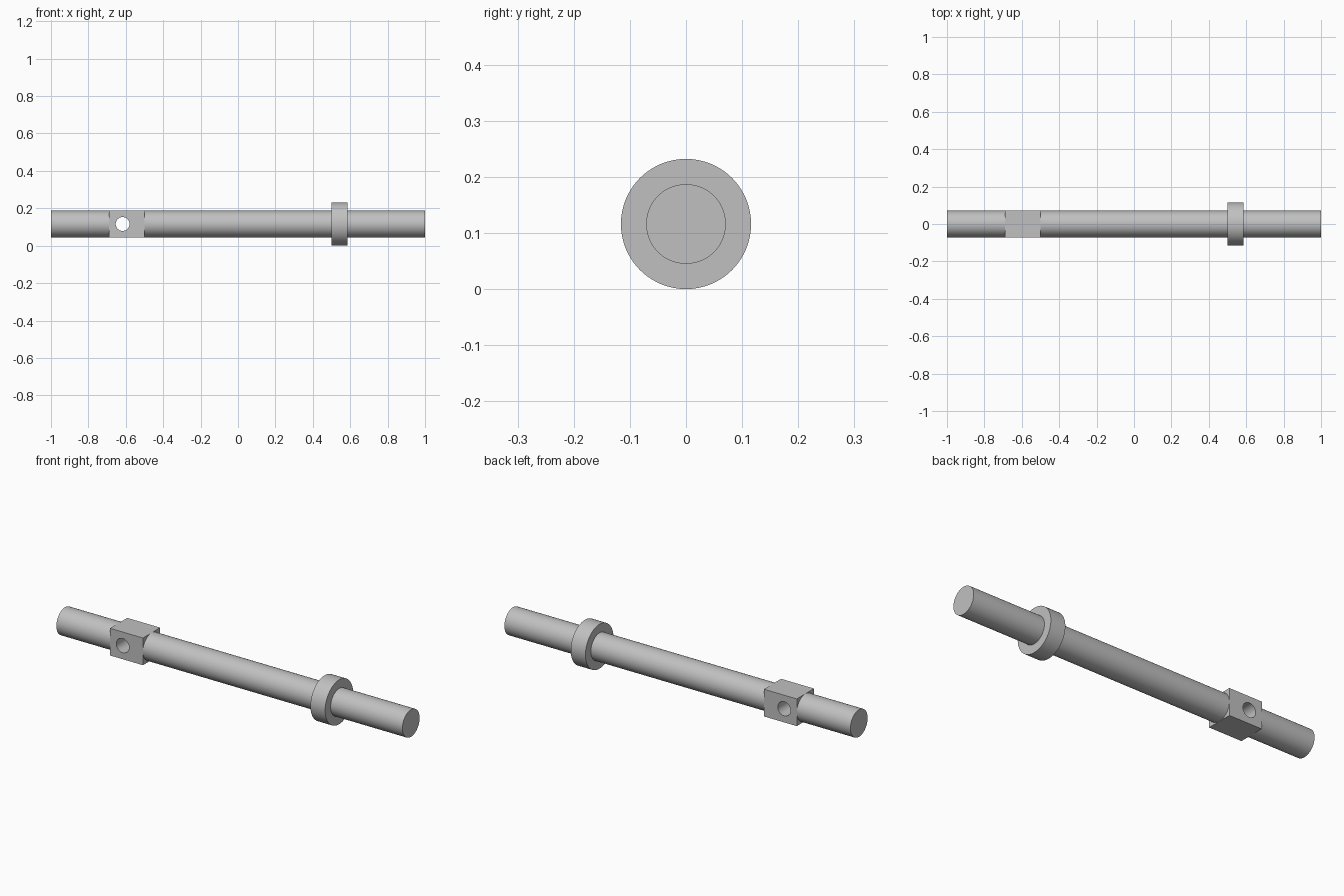
import bpy
import math

if "Cube" in bpy.data.objects:
    bpy.data.objects.remove(bpy.data.objects["Cube"], do_unlink=True)

AXIS_Z = 0.116
SHAFT_R = 0.071
BLOCK_START, BLOCK_END = -0.69, -0.5

steel = bpy.data.materials.new("grey steel")
steel.use_nodes = True
grey = (0.53, 0.53, 0.53, 1)
steel.diffuse_color = grey
steel.node_tree.nodes["Principled BSDF"].inputs["Base Color"].default_value = grey


def finish(name):
    obj = bpy.context.object
    obj.name = name
    obj.data.materials.append(steel)
    bpy.ops.object.transform_apply(location=False, rotation=True, scale=True)
    return obj


def rod(name, start, end, radius):
    """Round bar along x."""
    bpy.ops.mesh.primitive_cylinder_add(
        vertices=96, radius=radius, depth=end - start,
        location=((start + end) / 2, 0, AXIS_Z), rotation=(0, math.pi / 2, 0))
    obj = finish(name)
    bpy.ops.object.shade_smooth_by_angle(angle=math.radians(30))
    return obj


# Round shaft on both sides of the square section, and its collar
rod("short_shaft", -1, BLOCK_START, SHAFT_R)
rod("long_shaft", BLOCK_END, 1, SHAFT_R)
rod("collar", 0.5, 0.585, 0.116)

# Cutter for the cross hole
bpy.ops.mesh.primitive_cylinder_add(
    vertices=48, radius=0.037, depth=0.4,
    location=(-0.617, 0, AXIS_Z), rotation=(math.pi / 2, 0, 0))
cutter = finish("hole_cutter")
cutter.hide_render = True

# Square section, drilled from front to back
bpy.ops.mesh.primitive_cube_add(
    size=1, location=((BLOCK_START + BLOCK_END) / 2, 0, AXIS_Z))
bpy.context.object.scale = (BLOCK_END - BLOCK_START, 2 * SHAFT_R, 2 * SHAFT_R)
block = finish("square_section")
drill = block.modifiers.new("cross_hole", 'BOOLEAN')
drill.operation = 'DIFFERENCE'
drill.solver = 'EXACT'
drill.object = cutter
bpy.ops.object.modifier_apply(modifier=drill.name)
bpy.ops.object.shade_smooth_by_angle(angle=math.radians(30))
bpy.data.objects.remove(cutter, do_unlink=True)
